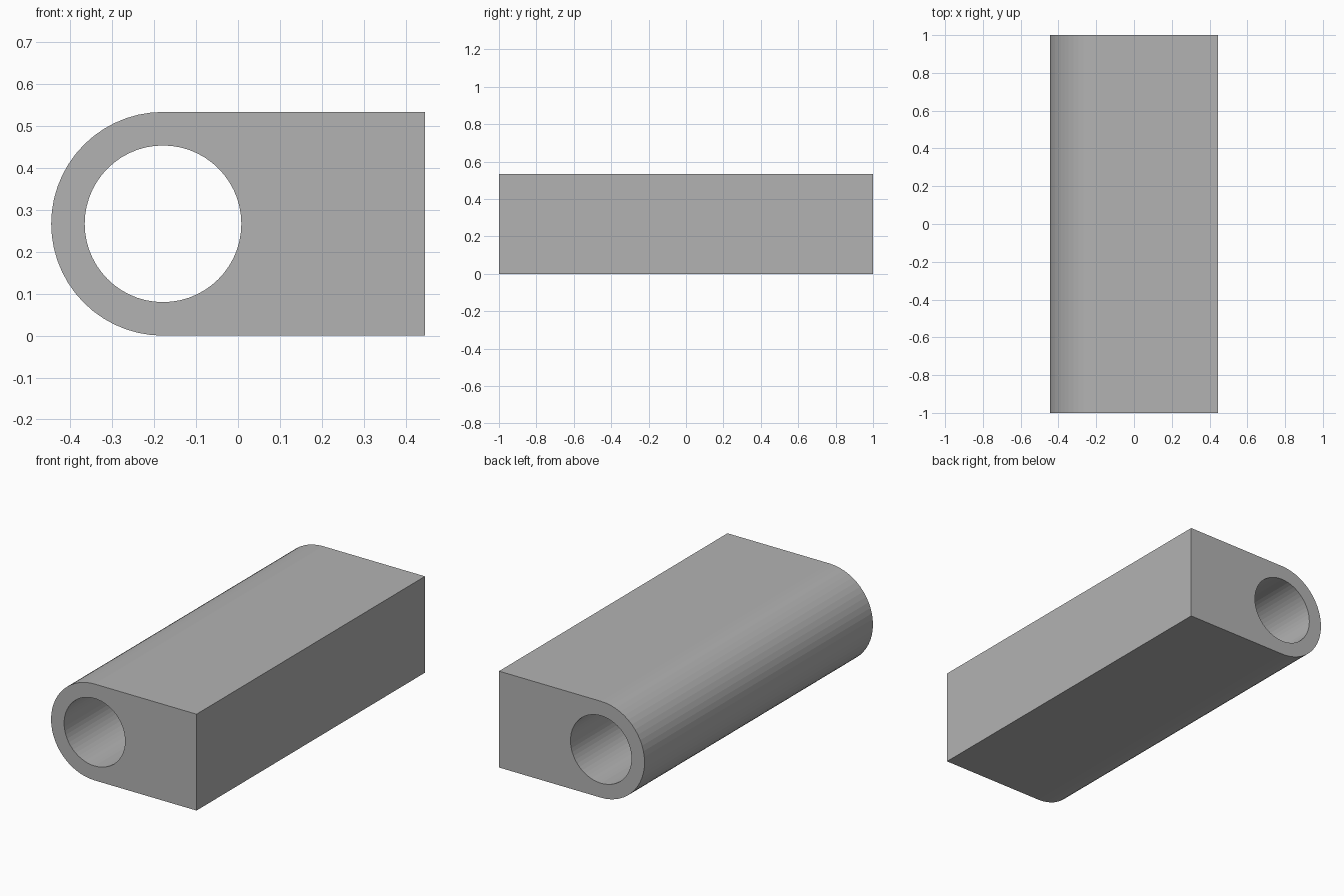
import bpy, bmesh, math

if "Cube" in bpy.data.objects:
    bpy.data.objects.remove(bpy.data.objects["Cube"])

CX, CZ = -0.179, 0.267      # shared centre of rounded side and bore
OUTER, BORE = 0.267, 0.187
RIGHT, HALF_LEN = 0.446, 1.0
SEGS = 56                   # facets in a full circle


def arc(radius, start, count):
    """Points on a circle in the x-z plane, one per facet step."""
    step = 2 * math.pi / SEGS
    return [(CX + radius * math.cos(start + i * step),
             CZ + radius * math.sin(start + i * step)) for i in range(count)]


def add_loop(bm, points):
    verts = [bm.verts.new((x, -HALF_LEN, z)) for x, z in points]
    return [bm.edges.new((v, verts[(i + 1) % len(verts)])) for i, v in enumerate(verts)]


# Profile: square right side, half-round left side, round bore
outline = arc(OUTER, math.pi / 2, SEGS // 2 + 1) + [(RIGHT, 0.0), (RIGHT, 2 * CZ)]
bore = arc(BORE, 0, SEGS)

bm = bmesh.new()
edges = add_loop(bm, outline) + add_loop(bm, bore)
bmesh.ops.triangle_fill(bm, edges=edges, use_beauty=True, use_dissolve=False,
                        normal=(0, -1, 0))

# Extrude the end face along the full length, keeping the front cap
result = bmesh.ops.extrude_face_region(bm, geom=bm.faces[:], use_keep_orig=True)
moved = [g for g in result["geom"] if isinstance(g, bmesh.types.BMVert)]
bmesh.ops.translate(bm, verts=moved, vec=(0, 2 * HALF_LEN, 0))
bmesh.ops.recalc_face_normals(bm, faces=bm.faces[:])

mesh = bpy.data.meshes.new("bored_block")
bm.to_mesh(mesh)
bm.free()

# Plain grey finish, flat facets
grey = bpy.data.materials.new("grey")
grey.diffuse_color = (0.45, 0.45, 0.45, 1.0)
grey.use_nodes = True
grey.node_tree.nodes["Principled BSDF"].inputs["Base Color"].default_value = grey.diffuse_color
mesh.materials.append(grey)
block = bpy.data.objects.new("bored_block", mesh)
bpy.context.collection.objects.link(block)
